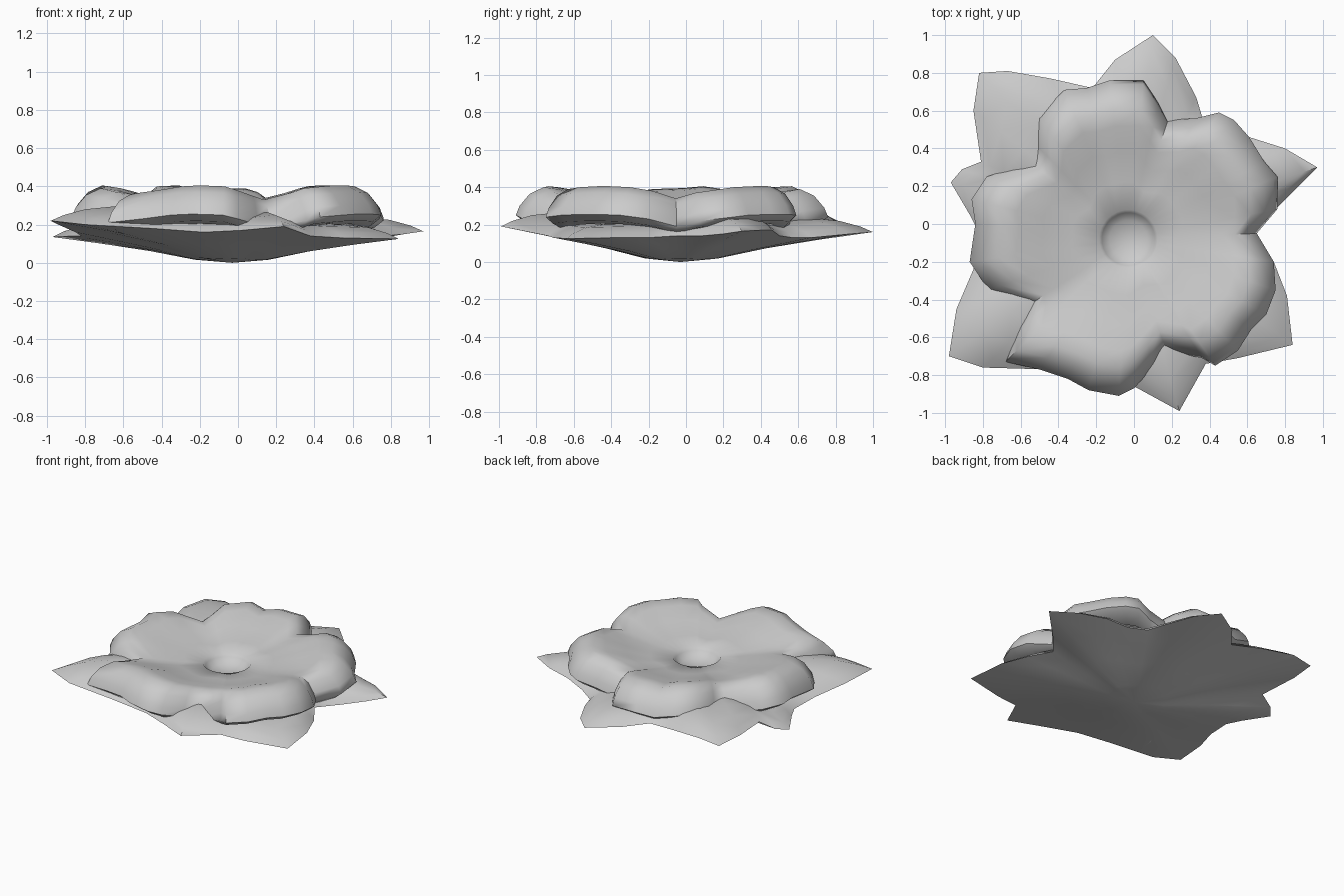
import bpy, bmesh, math

# Clockwise rim outlines: x, y and a height for each point
PETALS = [
    (-.25, .72, .37), (-.13, .76, .39), (.05, .76, .39), (.13, .64, .37), (.18, .55, .34),
    (.33, .56, .37), (.45, .59, .40), (.53, .55, .405), (.61, .46, .405), (.69, .33, .40),
    (.76, .25, .39), (.76, .08, .37), (.65, -.05, .34), (.74, -.20, .38), (.75, -.35, .40),
    (.70, -.48, .405), (.62, -.56, .405), (.55, -.67, .40), (.43, -.75, .39), (.36, -.71, .37),
    (.17, -.67, .33), (.10, -.76, .35), (0, -.87, .38), (-.08, -.91, .40), (-.24, -.88, .405),
    (-.35, -.82, .40), (-.50, -.77, .38), (-.68, -.73, .36), (-.64, -.58, .33), (-.57, -.44, .32),
    (-.77, -.35, .37), (-.87, -.20, .39), (-.84, 0, .395), (-.86, .13, .405),
    (-.78, .25, .39), (-.55, .33, .34), (-.52, .42, .37), (-.51, .57, .40), (-.37, .71, .405)]

LEAVES = [
    (-.22, .72, .17), (-.10, .87, .17), (.10, 1.0, .16), (.22, .88, .15), (.33, .67, .13),
    (.36, .57, .13), (.47, .50, .14), (.61, .46, .17), (.80, .40, .17), (.97, .30, .165),
    (.87, .20, .15), (.76, .09, .14), (.64, -.05, .14), (.74, -.20, .13), (.81, -.38, .13),
    (.84, -.64, .125), (.55, -.71, .13), (.38, -.74, .14), (.24, -.99, .19), (.02, -.87, .17),
    (-.18, -.78, .16), (-.45, -.77, .18), (-.80, -.76, .20), (-.98, -.70, .22),
    (-.94, -.45, .20), (-.85, -.24, .16), (-.82, -.05, .14), (-.87, .05, .14),
    (-.97, .22, .135), (-.91, .29, .15), (-.81, .33, .19), (-.85, .60, .21),
    (-.82, .80, .20), (-.67, .81, .22), (-.44, .77, .20)]


def radial_mesh(name, center, rings):
    """Loft closed rings; the first one closes onto a centre point."""
    bm = bmesh.new()
    rows = [[bm.verts.new(p) for p in ring] for ring in rings]
    n = len(rows[0])
    mid = bm.verts.new(center)
    for i in range(n):
        bm.faces.new((mid, rows[0][i], rows[0][(i + 1) % n]))
    for a, b in zip(rows, rows[1:]):
        for i in range(n):
            j = (i + 1) % n
            bm.faces.new((a[i], b[i], b[j], a[j]))
    bmesh.ops.recalc_face_normals(bm, faces=bm.faces)
    me = bpy.data.meshes.new(name)
    bm.to_mesh(me)
    bm.free()
    ob = bpy.data.objects.new(name, me)
    bpy.context.collection.objects.link(ob)
    bpy.context.view_layer.objects.active = ob
    ob.select_set(True)
    bpy.ops.object.shade_smooth_by_angle(angle=math.radians(60))
    ob.select_set(False)
    return ob


def polar(points, c):
    out = []
    for x, y, z in points:
        dx, dy = x - c[0], y - c[1]
        r = math.hypot(dx, dy)
        out.append((dx / r, dy / r, r, z))
    return out


# Petals: centre pit, rising bowl, rounded crest and sloping rim
c = (-.03, -.08)
pp = polar(PETALS, c)
rings = [[(c[0] + u * r, c[1] + v * r, z) for u, v, _, _ in pp]
         for r, z in ((.10, .235), (.14, .27), (.155, .29))]
for t, k, drop in ((.22, .14, 0), (.45, .5, 0), (.65, .88, 0), (.78, 1, 0),
                   (.89, 1, .035), (.97, 1, .10), (1, 1, .15), (.93, 1, .185), (.78, 1, .20)):
    rings.append([(c[0] + u * (.15 + (r - .15) * t), c[1] + v * (.15 + (r - .15) * t),
                   max(.15, .29 + (h - .29) * k - drop)) for u, v, r, h in pp])
radial_mesh("petals", (c[0], c[1], .225), rings)

# Leaves: shallow dish underneath spreading into pointed, domed tips
c = (-.03, -.03)
pp = polar(LEAVES, c)
mean = sum(p[2] for p in pp) / len(pp)
rings = []
for s, k, lift in ((.22, .12, 0), (.48, .46, 0), (.75, .75, 0), (1, 1, 0),
                   (.94, 1, .03), (.84, 1, .06), (.7, 1, .075), (.6, 1, .07)):
    ring = []
    for u, v, r, h in pp:
        # inner rings become rounder towards the middle
        d = s * (mean * (1 - s) + r * s)
        ring.append((c[0] + u * d, c[1] + v * d, h * k + lift))
    rings.append(ring)
radial_mesh("leaves", (c[0], c[1], 0), rings)
